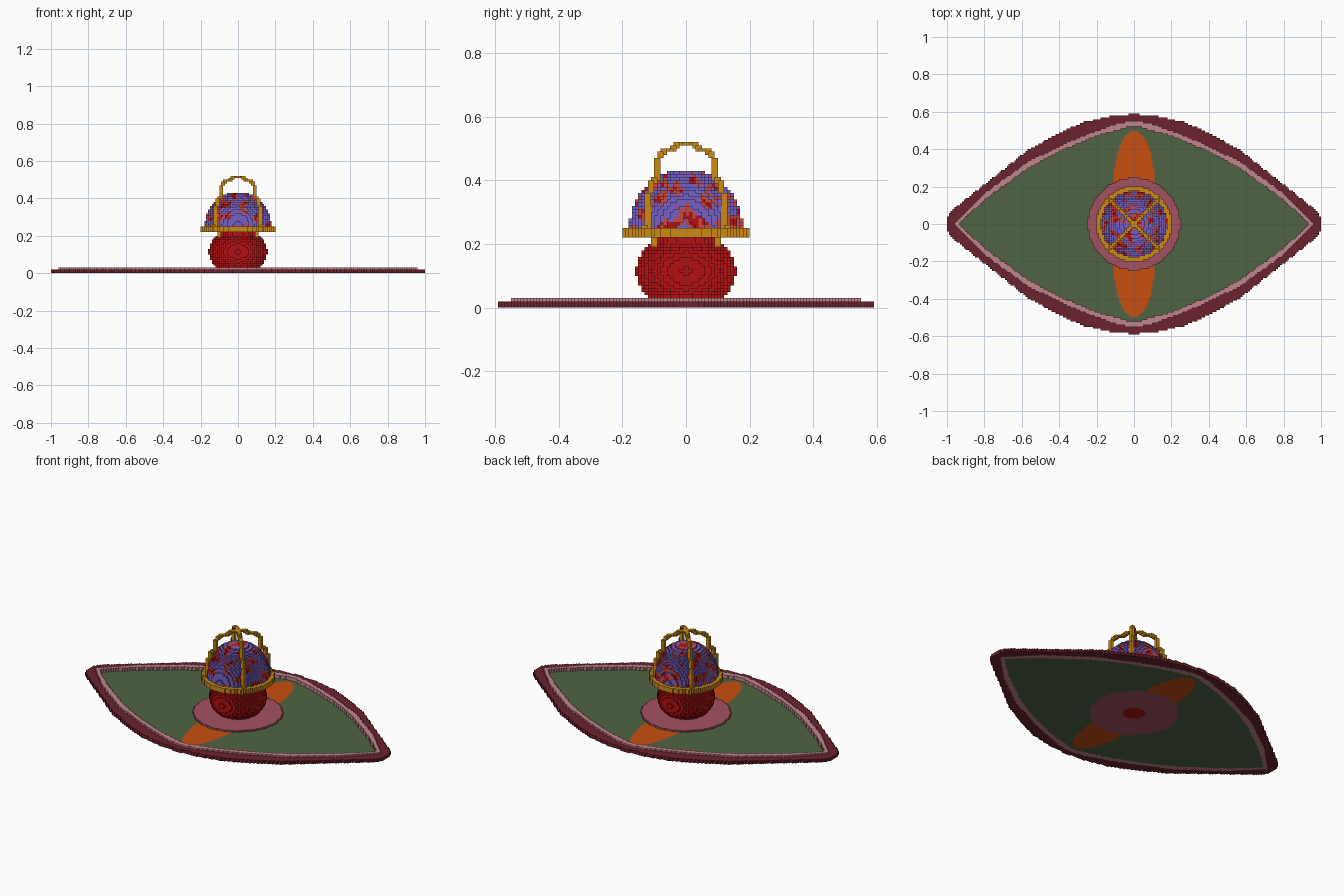
import bpy
import math
import random
from mathutils import Vector, noise

random.seed(4)
V = 0.01  # block size

cube = bpy.data.objects.get("Cube")
if cube:
    bpy.data.objects.remove(cube)


def material(name, rgb):
    """Flat material from 0-255 screen values, converted to linear."""
    col = [((c / 255 + 0.055) / 1.055) ** 2.4 for c in rgb] + [1]
    m = bpy.data.materials.new(name)
    m.use_nodes = True
    m.diffuse_color = col
    m.node_tree.nodes["Principled BSDF"].inputs["Base Color"].default_value = col
    return m


maroon = material("maroon", (108, 34, 46))
pink = material("dusty pink", (196, 132, 140))
green = material("moss green", (80, 100, 68))
orange = material("orange", (200, 78, 16))
mauve = material("mauve", (163, 82, 98))
red = material("deep red", (180, 16, 18))
gold = material("gold", (204, 138, 20))
purple = material("violet", (118, 96, 200))
coral = material("coral red", (200, 72, 62))

owner = {}  # block -> (part name, colour)


def claim(name, mat, size, z0, z1, rule):
    """Fill every free block inside the bounds whose centre obeys the rule."""
    nx, ny = (math.ceil(s / V) for s in size)
    for k in range(round(z0 / V), round(z1 / V)):
        for i in range(-nx, nx):
            for j in range(-ny, ny):
                p = Vector((i + 0.5, j + 0.5, k + 0.5)) * V
                if (i, j, k) not in owner and rule(p):
                    owner[i, j, k] = (name, mat(p) if callable(mat) else mat)


def lookup(profile, t):
    """Linear interpolation through (position, value) points."""
    for (a, va), (b, vb) in zip(profile, profile[1:]):
        if a <= t <= b:
            return va + (vb - va) * (t - a) / (b - a)
    return -1


def disc(r):
    return lambda p: p.xy.length < r


def ellipsoid(r, rz, cz):
    return lambda p: (p.xy.length / r) ** 2 + ((p.z - cz) / rz) ** 2 < 1


def outline(profile):
    return lambda p: abs(p.y) < lookup(profile, abs(p.x))


def petals(p):
    return (p.x / 0.113) ** 2 + ((abs(p.y) - 0.18) / 0.32) ** 2 < 1


def flower_colour(p):
    n = noise.noise(p * 22 + Vector((3, 7, 1))) + random.uniform(-0.2, 0.2)
    return red if n > 0.36 else coral if n > 0.1 else purple


# Vase and the gold rim it carries
claim("vase_body", red, (0.16, 0.16), 0, 0.2, ellipsoid(0.156, 0.12, 0.115))
claim("vase_neck", red, (0.12, 0.12), 0.18, 0.22, disc(0.11))
claim("gold_rim", gold, (0.21, 0.21), 0.22, 0.25, disc(0.201))

# Four gold bands over the bouquet, meeting in a crown at the top
band = [(0.145, 0.19), (0.15, 0.23), (0.177, 0.25), (0.174, 0.33), (0.15, 0.39),
        (0.122, 0.42), (0.12, 0.475), (0.1, 0.493), (0.055, 0.497), (0.04, 0.51),
        (0, 0.515)]
for turn in range(4):
    a = math.radians(45 + 90 * turn)
    for (r0, h0), (r1, h1) in zip(band, band[1:]):
        for s in range(13):
            t = s / 12
            r, h = r0 + (r1 - r0) * t, h0 + (h1 - h0) * t
            x, y, k = r * math.cos(a) / V, r * math.sin(a) / V, math.floor(h / V)
            for dx in (-0.5, 0.5):
                for dy in (-0.5, 0.5):
                    cell = (math.floor(x + dx), math.floor(y + dy), k)
                    owner.setdefault(cell, ("gold_bands", gold))

# Flower dome
claim("flower_dome", flower_colour, (0.18, 0.18), 0.25, 0.44,
      ellipsoid(0.177, 0.185, 0.25))

# Mat: centre disc, two petals, green field, pink piping and maroon border
field = [(0, 0.525), (0.2, 0.47), (0.4, 0.387), (0.57, 0.295), (0.8, 0.125), (0.94, 0)]
piping = [(0, 0.555), (0.1, 0.535), (0.3, 0.462), (0.57, 0.335), (0.8, 0.165),
          (0.97, 0.0)]
border = [(0, 0.586), (0.1, 0.582), (0.27, 0.545), (0.4, 0.485), (0.57, 0.395),
          (0.75, 0.25), (0.94, 0.1), (0.98, 0.06), (1, 0.04)]
claim("centre_disc", mauve, (0.25, 0.25), 0, 0.02, disc(0.247))
claim("petals", orange, (0.12, 0.5), 0, 0.01, petals)
claim("mat_field", green, (1, 0.6), 0, 0.01, outline(field))
in_field, in_piping = outline(field), outline(piping)
claim("mat_piping", pink, (1, 0.6), 0, 0.03,
      lambda p: in_piping(p) and not in_field(p))
claim("mat_border", maroon, (1, 0.6), 0, 0.02,
      lambda p: outline(border)(p) and not in_piping(p))

# Build each part from the exposed faces of its blocks
SIDES = []
for axis in range(3):
    for side in (0, 1):
        u, w = (axis + 1) % 3, (axis + 2) % 3
        ring = []
        for cu, cw in ((0, 0), (1, 0), (1, 1), (0, 1)):
            c = [0, 0, 0]
            c[axis], c[u], c[w] = side, cu, cw
            ring.append(tuple(c))
        step = [0, 0, 0]
        step[axis] = 2 * side - 1
        SIDES.append((step, ring if side else ring[::-1]))

parts = {}
for (i, j, k), (name, mat) in owner.items():
    verts, faces, mats = parts.setdefault(name, ({}, [], []))
    for step, ring in SIDES:
        if (i + step[0], j + step[1], k + step[2]) in owner:
            continue
        corners = [(i + a, j + b, k + c) for a, b, c in ring]
        faces.append([verts.setdefault(c, len(verts)) for c in corners])
        mats.append(mat)

for name, (verts, faces, mats) in parts.items():
    mesh = bpy.data.meshes.new(name)
    mesh.from_pydata([Vector(c) * V for c in verts], [], faces)
    slots = list(dict.fromkeys(mats))
    for m in slots:
        mesh.materials.append(m)
    for poly, m in zip(mesh.polygons, mats):
        poly.material_index = slots.index(m)
    mesh.update()
    bpy.context.collection.objects.link(bpy.data.objects.new(name, mesh))
